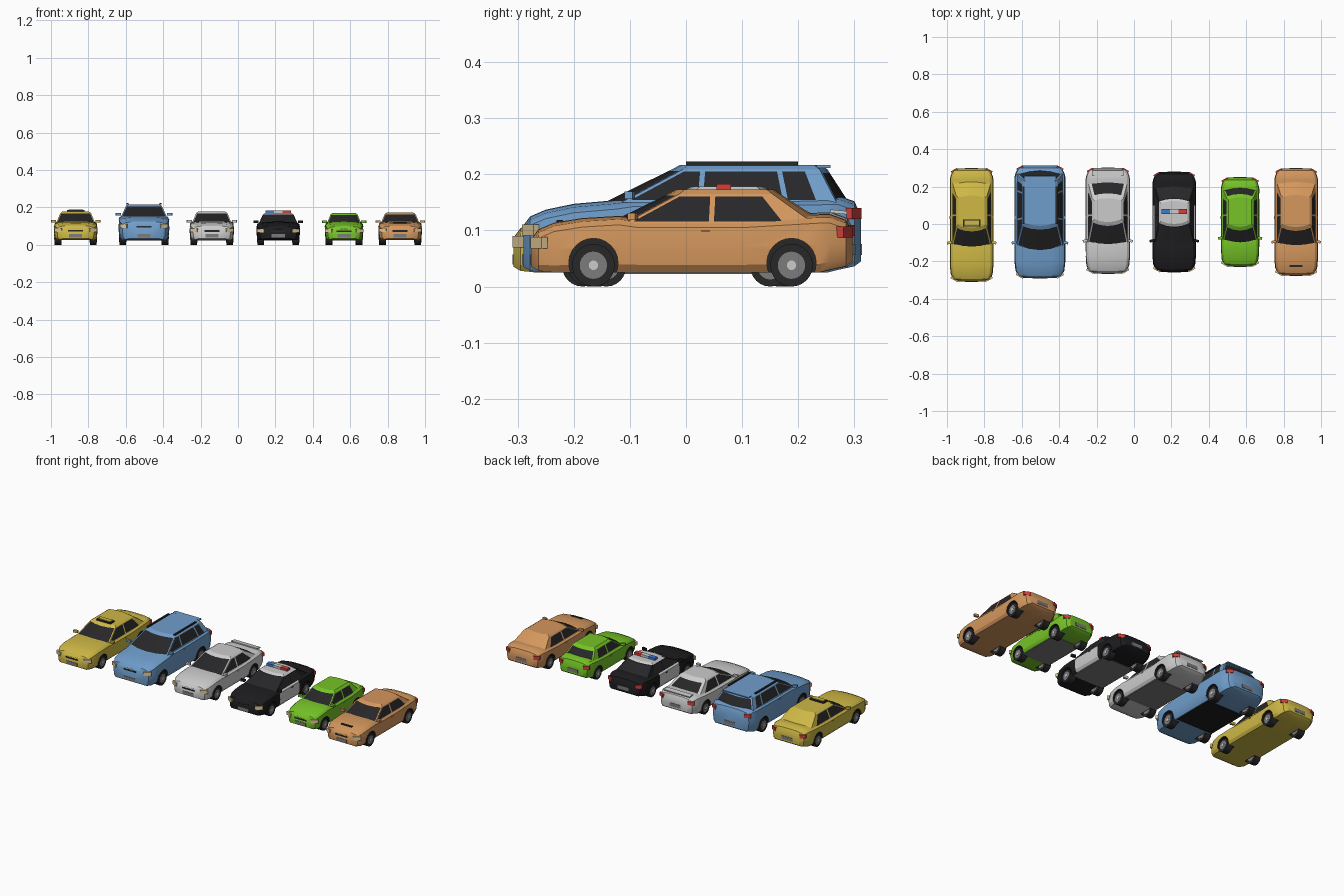
import bpy, bmesh, math
from mathutils import Matrix

if "Cube" in bpy.data.objects:
    bpy.data.objects.remove(bpy.data.objects["Cube"])

mats = {}
COL = dict(yellow=(.62, .48, .06), blue=(.16, .34, .60), silver=(.60, .60, .61), black=(.012, .012, .014),
           green=(.18, .55, .02), orange=(.66, .31, .11), glass=(.02, .02, .022), white=(.75, .75, .76),
           red=(.65, .05, .04), lamp=(.75, .58, .3), grey=(.2, .2, .2), beam=(.05, .2, .65))


def mat(name):
    if name not in mats:
        mats[name] = bpy.data.materials.new(name)
        mats[name].diffuse_color = (*COL[name], 1)
    return mats[name]


def finish(bm, name, colours, smooth=True):
    bmesh.ops.recalc_face_normals(bm, faces=bm.faces)
    me = bpy.data.meshes.new(name)
    bm.to_mesh(me)
    bm.free()
    ob = bpy.data.objects.new(name, me)
    bpy.context.collection.objects.link(ob)
    for c in colours:
        me.materials.append(mat(c))
    bpy.ops.object.select_all(action='DESELECT')
    ob.select_set(True)
    bpy.context.view_layer.objects.active = ob
    if smooth:
        bpy.ops.object.shade_smooth_by_angle(angle=math.radians(28))
    return ob


def box(name, loc, size, colour, yaw=0, tilt=0):
    bm = bmesh.new()
    m = (Matrix.Translation(loc) @ Matrix.Rotation(yaw, 4, 'Z') @ Matrix.Rotation(tilt, 4, 'X')
         @ Matrix.Diagonal((*size, 1)))
    bmesh.ops.create_cube(bm, size=1, matrix=m)
    return finish(bm, name, [colour], False)


def cyl(bm, x, y, z, r, depth, n=24):
    m = Matrix.Translation((x, y, z)) @ Matrix.Rotation(math.pi / 2, 4, 'Y')
    return bmesh.ops.create_cone(bm, cap_ends=True, segments=n, radius1=r, radius2=r, depth=depth, matrix=m)


def loft(bm, rings):
    rows = [[bm.verts.new(p) for p in r] for r in rings]
    n = len(rows[0])
    faces = [[bm.faces.new((a[i], a[(i + 1) % n], b[(i + 1) % n], b[i])) for i in range(n)]
             for a, b in zip(rows, rows[1:])]
    caps = [bm.faces.new(rows[0]), bm.faces.new(rows[-1])]
    return faces, caps


def body(c):
    cx, w, y0, y1 = c['x'], c['w'], c['y0'], c['y1']
    nose, hood, belt, deck = c['z'][:4]
    cowl, rear = c['cab'][0], c['cab'][3]
    # stations: y, width factor, bottom, top
    st = [(y0, .62, .035, nose - .02), (y0 + .012, .84, .028, nose - .004), (y0 + .04, .96, .025, nose + .008),
          (y0 + .09, 1, .025, (nose + hood) / 2 + .006), (cowl + .02, 1, .025, hood), (cowl + .055, 1, .025, belt),
          (.1, 1, .025, belt), (min(rear, y1 - .06), 1, .025, deck), (y1 - .04, .96, .03, deck),
          (y1 - .012, .86, .036, deck - .01), (y1, .68, .045, deck - .035)]
    rings = []
    for y, f, b, t in st:
        h, k = t - b, f * w
        half = [(0, b), (.88 * k, b), (.97 * k, b + .15 * h), (k, b + .5 * h), (.97 * k, t - .012),
                (.86 * k, t - .002), (.5 * k, t + .003), (0, t + .004)]
        pts = half + [(-x, z) for x, z in half[-2:0:-1]]
        rings.append([(cx + x, y, z) for x, z in pts])
    bm = bmesh.new()
    faces, _ = loft(bm, rings)
    if c['colour'] == 'black':  # white doors
        for f in faces[5]:
            f.material_index = 2
    ob = finish(bm, c['name'] + '_body', [c['colour'], 'glass', 'white'])
    # wheel arches
    bm = bmesh.new()
    for y in c['wheels']:
        for s in (-1, 1):
            cyl(bm, cx + s * (w + .005), y, c['r'] + .004, c['r'] + .006, .11)
    for f in bm.faces:
        f.material_index = 1
    cut = finish(bm, c['name'] + '_arch_cutter', [c['colour'], 'glass', 'white'], False)
    cut.hide_render = True
    mod = ob.modifiers.new('arches', 'BOOLEAN')
    mod.operation, mod.object, mod.solver = 'DIFFERENCE', cut, 'EXACT'
    bpy.context.view_layer.objects.active = ob
    bpy.ops.object.modifier_apply(modifier=mod.name)
    bpy.data.objects.remove(cut)


def cabin(c):
    cx, w = c['x'], c['w']
    belt, roof = c['z'][2], c['z'][4]
    fb, fr, rr, rb = c['cab']
    pil = c.get('pillars', [(.045, .048), (rb - .07, rr - .03)])
    n, us = len(pil), (-1, -.5, 0, .5, 1)

    def ring(hw, yf, yr, bf, br, z, k, shrink=0):
        ps = [min(max(p[k], yf + bf + .01), yr - br - .004) for p in pil]
        pts = [(u * hw, yf + bf * u * u) for u in us] + [(hw, p) for p in ps]
        pts += [(-u * hw, yr - br * u * u) for u in us] + [(-hw, p) for p in ps[::-1]]
        return [(cx + x, y, z) for x, y in pts]

    rings = [ring(.9 * w, fb, rb, .03, .022, belt - .005, 0),
             ring(.70 * w, fr, rr, .02, .014, roof - .008, 1),
             ring(.60 * w, fr + .015, rr - .012, .015, .012, roof, 1)]
    bm = bmesh.new()
    faces, caps = loft(bm, rings)
    bmesh.ops.recalc_face_normals(bm, faces=bm.faces)
    if c['colour'] == 'black':  # white roof
        for f in faces[1] + caps[1:]:
            f.material_index = 2
    side = faces[0][4:4 + n] + faces[0][10 + n:10 + 2 * n]
    groups = [(faces[0][0:4], .006)]
    if c.get('rear_glass', .008):
        groups.append((faces[0][5 + n:9 + n], c.get('rear_glass', .008)))
    for g, t in groups:
        bmesh.ops.inset_region(bm, faces=g, thickness=t, use_even_offset=True, use_boundary=True)
    bmesh.ops.inset_individual(bm, faces=side, thickness=.0045, use_even_offset=True)
    for f in side + [f for g, _ in groups for f in g]:
        f.material_index = 1
    finish(bm, c['name'] + '_cabin', [c['colour'], 'glass', 'white'])


def fittings(c):
    nm, cx, w, y0, y1, r = c['name'], c['x'], c['w'], c['y0'], c['y1'], c['r']
    nose, hood, belt, deck = c['z'][:4]
    for s, sd in ((-1, 'left'), (1, 'right')):
        # wheels with rim and hub
        for y, end in zip(c['wheels'], ('front', 'rear')):
            for part, rad, d, col in (('tyre', r, .036, 'glass'), ('rim', r * .64, .038, 'grey'),
                                      ('hub', r * .22, .041, 'silver')):
                bm = bmesh.new()
                cyl(bm, cx + s * (w - .023), y, r, rad, d)
                finish(bm, f'{nm}_{end}_{sd}_{part}', [col])
        # lamps and mirrors
        box(f'{nm}_{sd}_headlight', (cx + s * .79 * w, y0 + .013, nose - .024), (.042, .012, .02), 'lamp', s * .5)
        box(f'{nm}_{sd}_taillight', (cx + s * .79 * w, y1 - .014, deck - .028), (.036, .014, .02), 'red', -s * .5)
        box(f'{nm}_{sd}_mirror', (cx + s * (w + .002), c['cab'][0] + .045, belt + .008), (.026, .014, .013),
            c['colour'], s * -.2)
        box(f'{nm}_{sd}_door_handle', (cx + s * .985 * w, .035, belt - .018), (.004, .014, .004), c['colour'])
    # plates, grille and floor
    box(nm + '_front_plate', (cx, y0, .048), (.07, .004, .018), 'grey')
    box(nm + '_grille', (cx, y0 + .004, nose - .028), (.08, .01, .009), 'glass')
    box(nm + '_rear_plate', (cx, y1, .066), (.07, .004, .02), 'grey')
    if c.get('floor'):
        box(nm + '_floor', (cx, .01, .025), (1.7 * w, .25, .006), c['floor'])


cars = [
    dict(name='taxi', x=-.868, w=.117, y0=-.307, y1=.298, colour='yellow', wheels=(-.184, .172), r=.037,
         z=(.104, .122, .118, .126, .178), cab=(-.145, -.035, .165, .25), rear_glass=0),
    dict(name='wagon', x=-.503, w=.136, y0=-.290, y1=.312, colour='blue', wheels=(-.172, .185), r=.040,
         z=(.125, .150, .155, .158, .217), cab=(-.145, -.025, .252, .290), floor='black',
         pillars=[(.025, .03), (.178, .166), (.238, .215)]),
    dict(name='coupe', x=-.14, w=.119, y0=-.264, y1=.30, colour='silver', wheels=(-.158, .18), r=.037,
         z=(.102, .122, .118, .128, .178), cab=(-.135, -.005, .15, .255), rear_glass=.016, floor='grey'),
    dict(name='patrol_car', x=.215, w=.117, y0=-.256, y1=.278, colour='black', wheels=(-.155, .165), r=.036,
         z=(.100, .120, .116, .122, .170), cab=(-.135, -.015, .135, .225), floor='grey'),
    dict(name='compact', x=.567, w=.103, y0=-.227, y1=.248, colour='green', wheels=(-.142, .15), r=.035,
         z=(.100, .120, .116, .124, .171), cab=(-.12, -.03, .155, .21), floor='grey'),
    dict(name='sedan', x=.867, w=.117, y0=-.275, y1=.297, colour='orange', wheels=(-.165, .188), r=.038,
         z=(.102, .122, .117, .125, .173), cab=(-.14, -.032, .168, .25), rear_glass=0)]
for c in cars:
    body(c)
    cabin(c)
    fittings(c)

# taxi roof sign
box('roof_sign_base', (-.868, .005, .181), (.092, .038, .010), 'glass')
box('roof_sign', (-.868, .005, .185), (.078, .026, .010), 'yellow')
# roof rails and rear spoiler of the wagon
for s in (-1, 1):
    box('roof_rail', (-.503 + s * .088, .1, .2195), (.010, .2, .007), 'glass')
box('wagon_spoiler', (-.503, .245, .214), (.17, .025, .006), 'blue')
# light bar
for dx, sx, col in ((-.045, .045, 'beam'), (0, .045, 'white'), (.045, .045, 'red')):
    box('light_bar', (.215 + dx, .067, .176), (sx, .026, .014), col)
# coupe rear spoiler
box('coupe_spoiler', (-.14, .272, .133), (.17, .03, .006), 'silver', 0, -.1)
# sedan hood scoop
box('hood_scoop', (.867, -.225, .116), (.07, .012, .006), 'glass')

for m in bpy.data.materials:
    if m.users and not m.is_grease_pencil:
        m.use_nodes = True
        m.node_tree.nodes["Principled BSDF"].inputs["Base Color"].default_value = m.diffuse_color
